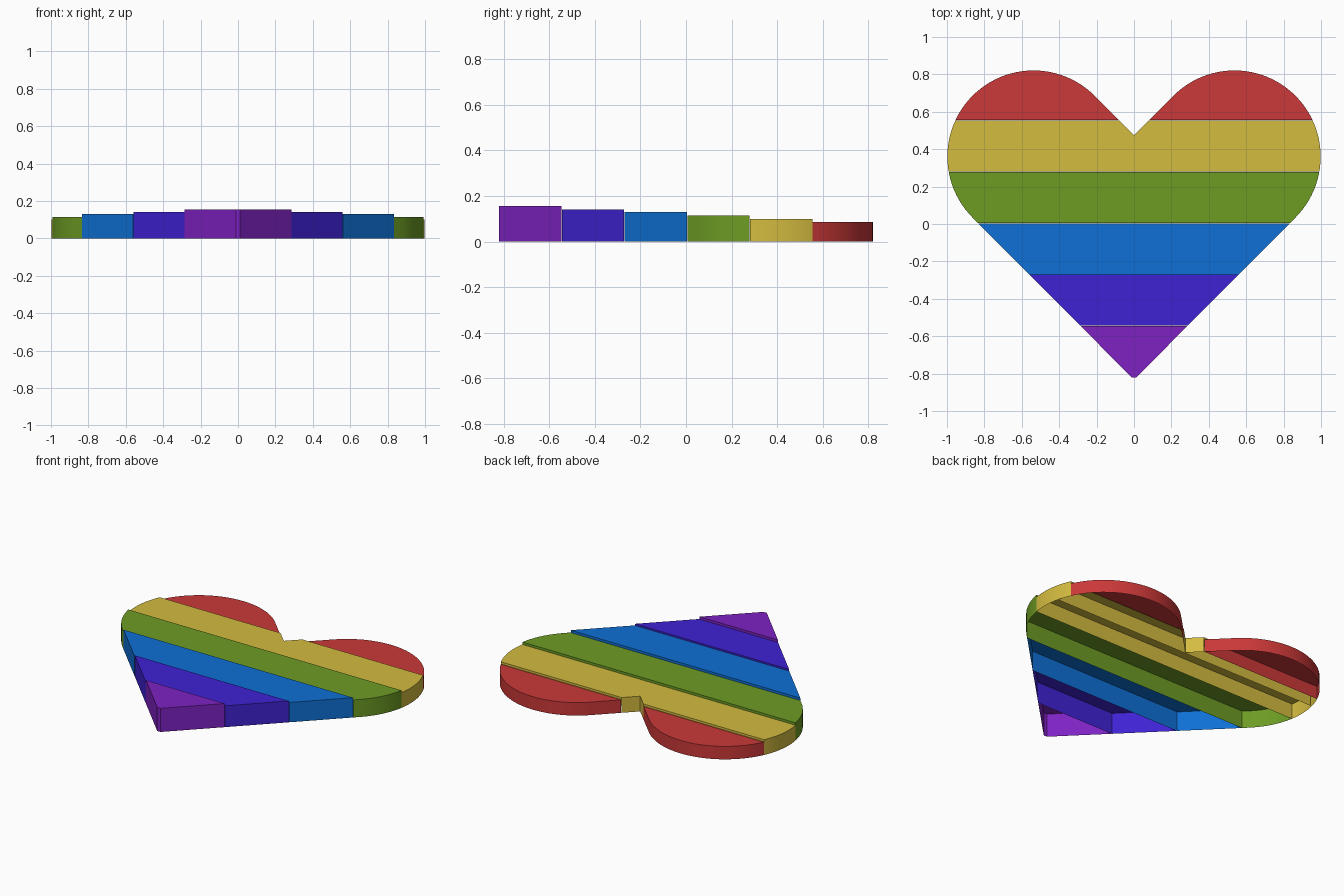
import bpy, bmesh, math

cube = bpy.data.objects.get("Cube")
if cube:
    bpy.data.objects.remove(cube, do_unlink=True)

# Heart outline: round lobe, straight flank, small blunt tip
LOBE_X, LOBE_Y, RADIUS = 0.537, 0.36, 0.461
NOTCH_Y, TIP_Y = 0.475, -0.82
FIRST, STEP, GAP = -0.545, 0.275, 0.001


def srgb(r, g, b):
    def lin(c):
        c /= 255
        return c / 12.92 if c < 0.04045 else ((c + 0.055) / 1.055) ** 2.4
    return (lin(r), lin(g), lin(b), 1)


def material(name, color):
    mat = bpy.data.materials.new(name)
    mat.use_nodes = True
    mat.diffuse_color = color
    node = next(n for n in mat.node_tree.nodes if n.type == 'BSDF_PRINCIPLED')
    node.inputs["Base Color"].default_value = color
    return mat


def finish(bm, name, mat):
    mesh = bpy.data.meshes.new(name)
    bm.to_mesh(mesh)
    bm.free()
    mesh.materials.append(mat)
    obj = bpy.data.objects.new(name, mesh)
    bpy.context.collection.objects.link(obj)
    bpy.ops.object.select_all(action='DESELECT')
    obj.select_set(True)
    bpy.context.view_layer.objects.active = obj
    bpy.ops.object.shade_smooth_by_angle()
    return obj


def half_outline(side):
    pts = [(0, NOTCH_Y)]
    for i in range(49):
        a = math.radians(135 - 180 * i / 48)
        pts.append((side * (LOBE_X + RADIUS * math.cos(a)),
                    LOBE_Y + RADIUS * math.sin(a)))
    return pts + [(side * 0.012, TIP_Y), (0, TIP_Y)]


def stripe(name, y0, y1, top, mat, keep_wall):
    """Cut a band out of the heart and drop walls from its rim, open below."""
    bm = bmesh.new()
    for side in (1, -1):
        bm.faces.new([bm.verts.new((x, y, top)) for x, y in half_outline(side)])
    for y, n in ((y0, -1), (y1, 1)):
        bmesh.ops.bisect_plane(bm, geom=bm.verts[:] + bm.edges[:] + bm.faces[:],
                               plane_co=(0, y, 0), plane_no=(0, n, 0),
                               clear_outer=True)
    bmesh.ops.remove_doubles(bm, verts=bm.verts[:], dist=0.0005)
    bmesh.ops.recalc_face_normals(bm, faces=bm.faces[:])
    for f in bm.faces:
        if f.normal.z < 0:
            f.normal_flip()
    rim = []
    for e in bm.edges:
        if e.is_boundary:
            ys = [v.co.y for v in e.verts]
            x = sum(v.co.x for v in e.verts) / 2
            at_front = max(ys) < y0 + 1e-4
            at_back = min(ys) > y1 - 1e-4
            if keep_wall(x, at_front, at_back):
                rim.append(e)
    new = bmesh.ops.extrude_edge_only(bm, edges=rim)["geom"]
    for v in new:
        if isinstance(v, bmesh.types.BMVert):
            v.co.z = 0
    bmesh.ops.recalc_face_normals(bm, faces=bm.faces[:])
    if sum(f.normal.z for f in bm.faces) < 0:
        bmesh.ops.reverse_faces(bm, faces=bm.faces[:])
    return finish(bm, name, mat)


def wall(name, x0, x1, y, z0, z1, mat):
    bm = bmesh.new()
    corners = ((x1, z0), (x0, z0), (x0, z1), (x1, z1))
    bm.faces.new([bm.verts.new((x, y, z)) for x, z in corners])
    return finish(bm, name, mat)


# Stripes from the tip to the lobes: colour and top height
stripes = [
    ("purple", srgb(126, 34, 194), 0.155),
    ("indigo", srgb(63, 34, 211), 0.14),
    ("blue", srgb(14, 112, 214), 0.13),
    ("green", srgb(109, 156, 36), 0.115),
    ("yellow", srgb(212, 188, 64), 0.10),
    ("red", srgb(203, 56, 56), 0.085),
]
# The red stripe has one inner wall; the yellow one is open toward it
rules = {
    "red": lambda x, front, back: not (front and x > 0),
    "yellow": lambda x, front, back: not back,
}
mats = {}
for i, (name, color, top) in enumerate(stripes):
    mats[name] = material(name, color)
    y0 = FIRST + STEP * (i - 1) + GAP if i else -2
    y1 = FIRST + STEP * i - GAP if i < 5 else 2
    stripe(name + "_stripe", y0, y1, top, mats[name],
           rules.get(name, lambda x, front, back: True))

# Step between red and yellow, and the rib under the yellow stripe
for side, label in ((1, "left"), (-1, "right")):
    a, b = sorted((side * 0.08, side * 0.955))
    wall(label + "_yellow_step", a, b, FIRST + STEP * 4 - GAP, 0.085, 0.10,
         mats["yellow"])
wall("yellow_rib", -0.975, 0.975, 0.47, 0, 0.099, mats["yellow"])
